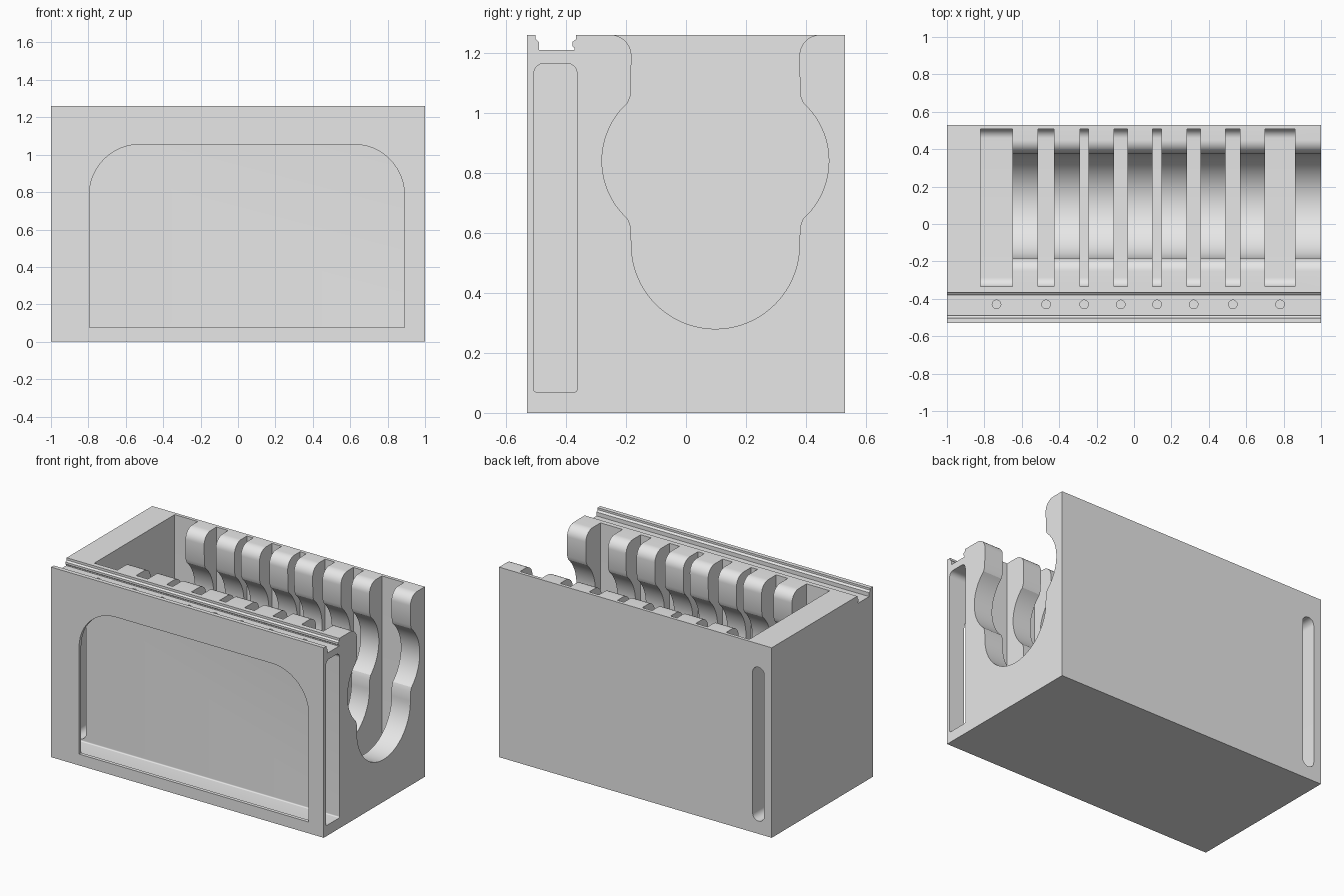
import bpy, bmesh, math

cube = bpy.data.objects.get("Cube")
if cube:
    bpy.data.objects.remove(cube, do_unlink=True)

grey = bpy.data.materials.new("light_grey")
grey.use_nodes = True
grey.diffuse_color = (0.8, 0.8, 0.8, 1)
grey.node_tree.nodes["Principled BSDF"].inputs["Base Color"].default_value = (0.8, 0.8, 0.8, 1)


def arc(cx, cy, r, start, end, steps=12):
    """Points on an arc, angles in degrees."""
    angles = [math.radians(start + (end - start) * i / steps) for i in range(steps + 1)]
    return [(cx + r * math.cos(a), cy + r * math.sin(a)) for a in angles]


def rounded(a0, a1, b0, b1, bottom=0, top=0):
    """Rectangle with separate corner radii below and above."""
    pts = []
    for sx, sy, r, start in ((0, 0, bottom, 180), (1, 0, bottom, 270),
                             (1, 1, top, 0), (0, 1, top, 90)):
        cx = a1 - r if sx else a0 + r
        cy = b1 - r if sy else b0 + r
        pts += arc(cx, cy, r, start, start + 90) if r else [(cx, cy)]
    return pts


def prism(name, pts, axis, lo, hi):
    """Extrude a closed 2D profile along one axis."""
    place = {"x": lambda a, b, t: (t, a, b),
             "y": lambda a, b, t: (a, t, b),
             "z": lambda a, b, t: (a, b, t)}[axis]
    bm = bmesh.new()
    ends = [[bm.verts.new(place(a, b, t)) for a, b in pts] for t in (lo, hi)]
    for ring in ends:
        bm.faces.new(ring)
    n = len(pts)
    for i in range(n):
        j = (i + 1) % n
        bm.faces.new((ends[0][i], ends[0][j], ends[1][j], ends[1][i]))
    bmesh.ops.recalc_face_normals(bm, faces=bm.faces)
    mesh = bpy.data.meshes.new(name)
    bm.to_mesh(mesh)
    bm.free()
    mesh.materials.append(grey)
    obj = bpy.data.objects.new(name, mesh)
    bpy.context.collection.objects.link(obj)
    return obj


body = prism("storage_body", rounded(-1, 1, -0.53, 0.53), "z", 0, 1.26)
cutters = []


def cut(*args):
    cutter = prism(*args)
    cutter.hide_render = True
    cutters.append(cutter)


# Long keyhole-shaped channel, open at the +x end
half = arc(0, 0.56, 0.28, -90, 0, 24)
half += [(0.282, 0.62)] + arc(0.118, 0.84, 0.26, -48, 48, 24) + [(0.282, 1.06)]
half += arc(0.35, 1.19, 0.07, 180, 90) + [(0.35, 1.4)]
centre = 0.098
profile = [(centre + d, z) for d, z in half]
profile += [(centre - d, z) for d, z in reversed(half[1:])]
cut("channel_cutter", profile, "x", -0.75, 1.1)

# Deep cross slots that leave the ribs standing
slots = [(-0.82, -0.65), (-0.513, -0.427), (-0.29, -0.243), (-0.107, -0.035),
         (0.1, 0.147), (0.283, 0.355), (0.49, 0.567), (0.7, 0.862)]
for x0, x1 in slots:
    cut("slot_cutter", rounded(-0.335, 0.508, 0.1, 1.4, 0.05), "x", x0, x1)

# Flat pocket behind the front wall, its window and the push slot to the back
cut("pocket_cutter", rounded(-0.507, -0.363, 0.07, 1.165, 0.008, 0.035), "x", -0.955, 1.1)
cut("window_cutter", rounded(-0.795, 0.89, 0.075, 1.055, 0, 0.27), "y", -0.6, -0.45)
cut("push_slot_cutter", rounded(-0.945, -0.86, 0.085, 1.105, 0.042, 0.042), "y", -0.4, 0.6)

# Snap-in groove along the top front edge
groove = [(-0.49, 1.21), (-0.372, 1.21), (-0.372, 1.217), (-0.379, 1.222),
          (-0.379, 1.236), (-0.367, 1.245), (-0.367, 1.3), (-0.502, 1.3),
          (-0.502, 1.247), (-0.49, 1.236)]
cut("groove_cutter", groove, "x", -1.1, 1.1)

# Small holes in the groove floor, one per slot
for x0, x1 in slots:
    cut("hole_cutter", arc((x0 + x1) / 2, -0.43, 0.023, 0, 345, 23), "z", 1.1, 1.3)

# Carve the body
bpy.context.view_layer.objects.active = body
for cutter in cutters:
    mod = body.modifiers.new("carve", "BOOLEAN")
    mod.operation = "DIFFERENCE"
    mod.solver = "EXACT"
    mod.object = cutter
    bpy.ops.object.modifier_apply(modifier=mod.name)
    bpy.data.objects.remove(cutter, do_unlink=True)

# Smooth curved walls, keep edges sharp
bpy.ops.object.select_all(action="DESELECT")
body.select_set(True)
bpy.ops.object.shade_smooth_by_angle(angle=math.radians(25))
